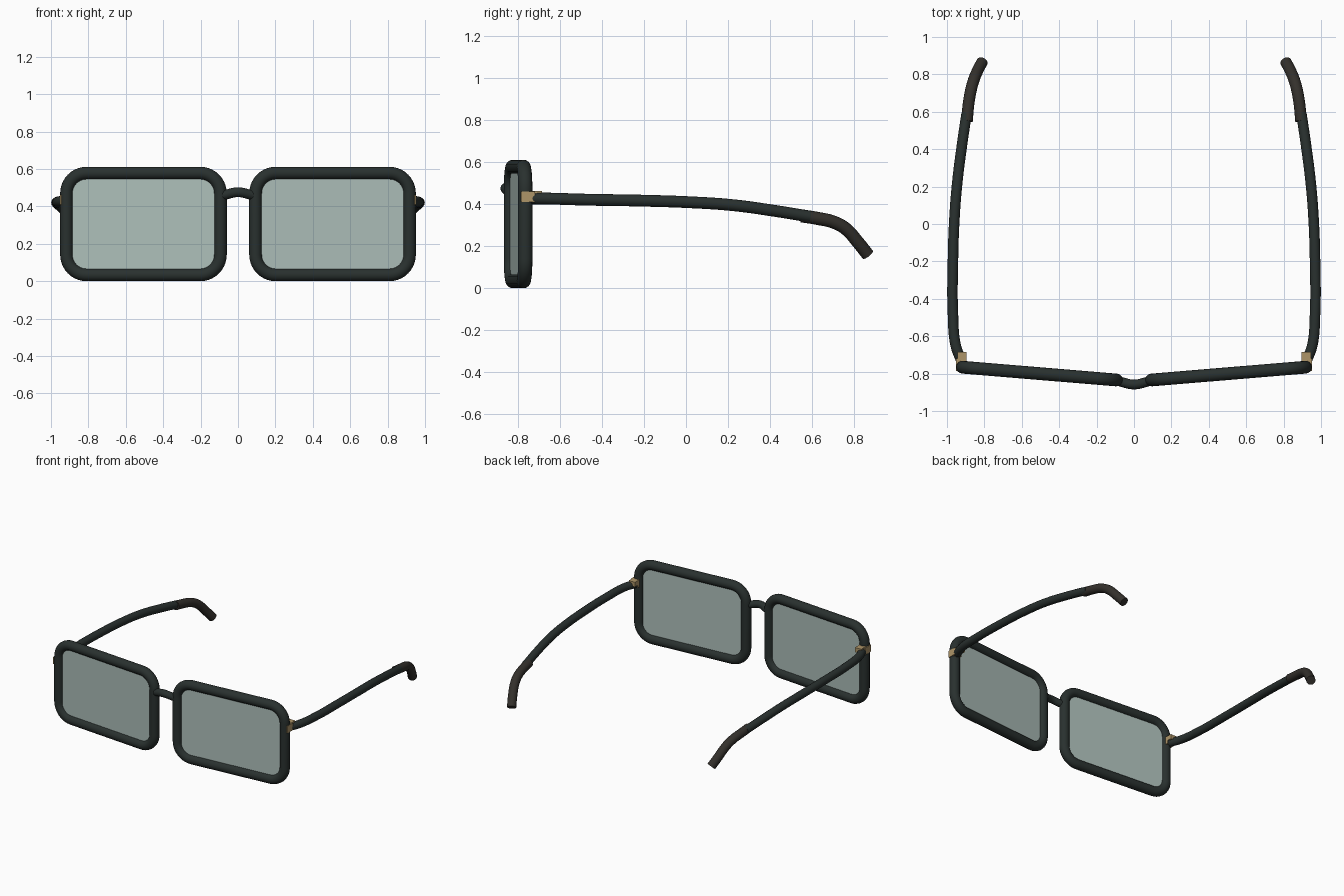
import bpy, bmesh
from math import cos, sin, pi, radians

if "Cube" in bpy.data.objects:
    bpy.data.objects.remove(bpy.data.objects["Cube"])


def material(name, color):
    m = bpy.data.materials.new(name)
    m.diffuse_color = color
    m.use_nodes = True
    m.node_tree.nodes["Principled BSDF"].inputs["Base Color"].default_value = m.diffuse_color
    return m


FRAME = material("dark_frame", (0.022, 0.03, 0.028, 1))
TIP = material("tip_rubber", (0.034, 0.03, 0.025, 1))
METAL = material("hinge_brass", (0.42, 0.30, 0.14, 1))
GLASS = material("lens_glass", (0.42, 0.52, 0.49, 0.4))


def tube(name, points, radius, mat, closed=False, smooth_path=True):
    """Round tube swept along a path, converted to a mesh."""
    cu = bpy.data.curves.new(name, 'CURVE')
    cu.dimensions = '3D'
    cu.bevel_depth = radius
    cu.bevel_resolution = 6
    cu.use_fill_caps = True
    cu.resolution_u = 8
    if smooth_path:
        sp = cu.splines.new('BEZIER')
        sp.bezier_points.add(len(points) - 1)
        for bp, p in zip(sp.bezier_points, points):
            bp.co = p
            bp.handle_left_type = bp.handle_right_type = 'AUTO'
    else:
        sp = cu.splines.new('POLY')
        sp.points.add(len(points) - 1)
        for pt, p in zip(sp.points, points):
            pt.co = (*p, 1)
    sp.use_cyclic_u = closed
    ob = bpy.data.objects.new(name, cu)
    bpy.context.collection.objects.link(ob)
    finish(ob, None)
    bpy.ops.object.convert(target='MESH')
    ob = bpy.context.object
    ob.data.materials.clear()
    ob.data.materials.append(mat)
    bpy.ops.object.shade_smooth_by_angle(angle=radians(40))
    return ob


def finish(ob, mat):
    bpy.ops.object.select_all(action='DESELECT')
    ob.select_set(True)
    bpy.context.view_layer.objects.active = ob
    if mat:
        ob.data.materials.append(mat)


def box(name, lo, hi, mat):
    bpy.ops.mesh.primitive_cube_add(size=1, location=[(a + b) / 2 for a, b in zip(lo, hi)])
    ob = bpy.context.object
    ob.name = name
    ob.scale = [abs(b - a) for a, b in zip(lo, hi)]
    bpy.ops.object.transform_apply(location=False, rotation=False, scale=True)
    ob.data.materials.append(mat)


def front_y(x):
    """Depth of the angled lens plane."""
    return -0.834 + (abs(x) - 0.094) * 0.083


def outline(s, x0=0.094, x1=0.917, z0=0.034, z1=0.578, r=0.108, n=10):
    """Rounded rectangle lying on the angled front plane."""
    pts = []
    for k, (cx, cz) in enumerate([(x1 - r, z1 - r), (x0 + r, z1 - r),
                                  (x0 + r, z0 + r), (x1 - r, z0 + r)]):
        for i in range(n + 1):
            a = (k + i / n) * pi / 2
            x = cx + r * cos(a)
            pts.append((s * x, front_y(x), cz + r * sin(a)))
    return pts


def lens(name, s):
    bm = bmesh.new()
    f = bm.faces.new([bm.verts.new(p) for p in outline(s)])
    ext = bmesh.ops.extrude_face_region(bm, geom=[f])
    for v in bm.verts:
        v.co.y -= 0.008
    for v in [g for g in ext["geom"] if isinstance(g, bmesh.types.BMVert)]:
        v.co.y += 0.016
    bmesh.ops.recalc_face_normals(bm, faces=bm.faces)
    me = bpy.data.meshes.new(name)
    bm.to_mesh(me)
    bm.free()
    ob = bpy.data.objects.new(name, me)
    bpy.context.collection.objects.link(ob)
    finish(ob, GLASS)


temple_path = [(0.924, -0.73, 0.428), (0.953, -0.65, 0.427), (0.968, -0.48, 0.422),
               (0.968, -0.2, 0.417), (0.960, 0.03, 0.409), (0.945, 0.22, 0.396),
               (0.920, 0.42, 0.369), (0.895, 0.59, 0.341)]
tip_path = [(0.893, 0.55, 0.345), (0.886, 0.63, 0.332), (0.875, 0.70, 0.316),
            (0.860, 0.76, 0.284), (0.836, 0.82, 0.218), (0.812, 0.866, 0.160)]

for side, s in (("right", 1), ("left", -1)):
    mirror = lambda pts: [(s * x, y, z) for x, y, z in pts]
    # Rim and lens
    tube(side + "_rim", outline(s), 0.034, FRAME, closed=True, smooth_path=False)
    lens(side + "_lens", s)
    # Temple arm and ear tip
    tube(side + "_temple", mirror(temple_path), 0.028, FRAME)
    tube(side + "_ear_tip", mirror(tip_path), 0.031, TIP)
    # Hinge: plate on the rim plus knuckle towards the arm
    box(side + "_hinge_plate", (s * 0.895, -0.785, 0.41), (s * 0.953, -0.72, 0.462), METAL)
    box(side + "_hinge_knuckle", (s * 0.895, -0.74, 0.43), (s * 0.945, -0.685, 0.464), METAL)

# Bridge over the nose
tube("bridge", [(-0.10, -0.834, 0.455), (-0.065, -0.845, 0.463), (0, -0.858, 0.476),
                (0.065, -0.845, 0.463), (0.10, -0.834, 0.455)], 0.026, FRAME)
